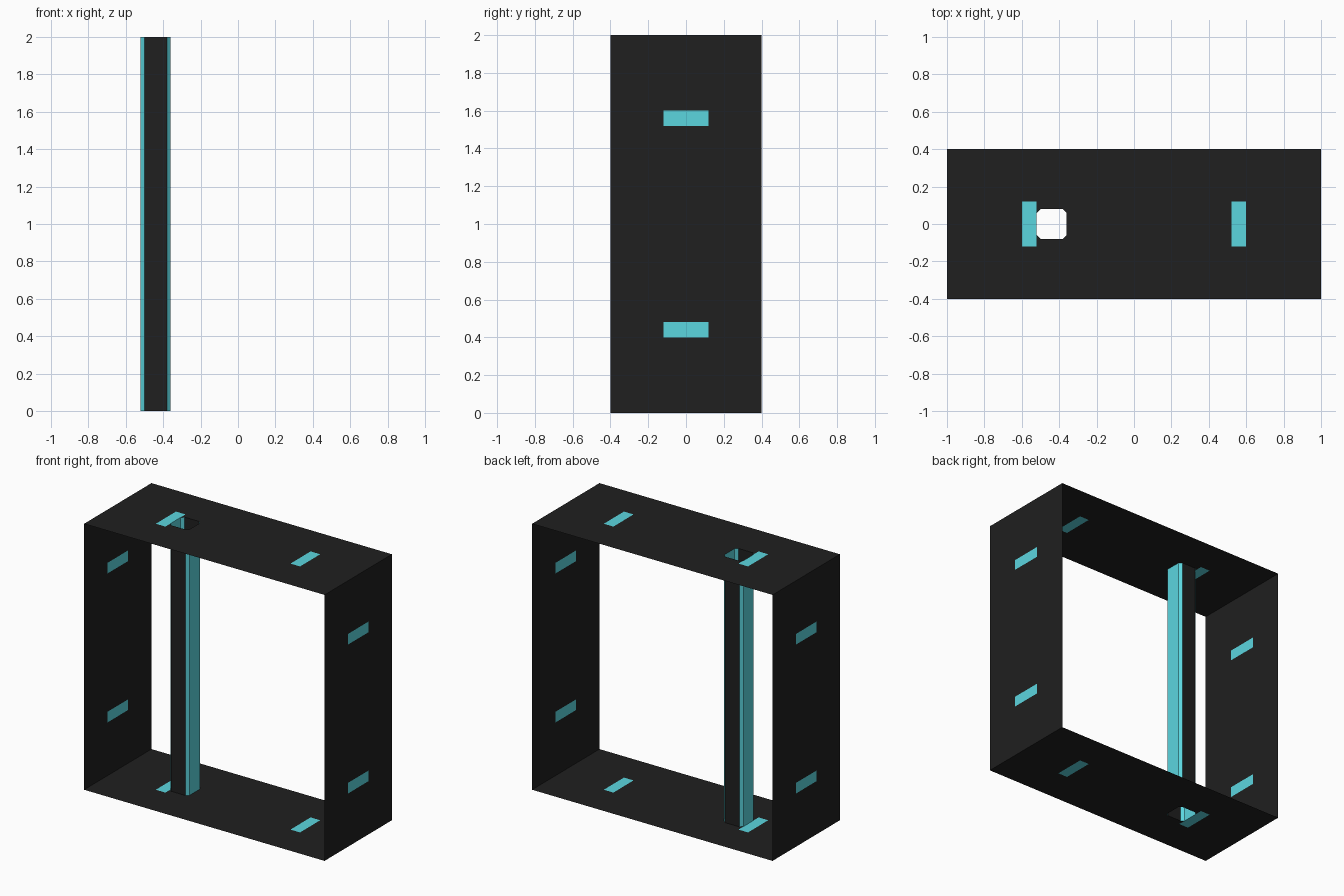
import bpy
import bmesh

if "Cube" in bpy.data.objects:
    bpy.data.objects.remove(bpy.data.objects["Cube"])


def make_material(name, colour):
    mat = bpy.data.materials.new(name)
    mat.diffuse_color = (*colour, 1.0)
    mat.use_nodes = True
    mat.node_tree.nodes["Principled BSDF"].inputs["Base Color"].default_value = mat.diffuse_color
    return mat


BLACK = make_material("black", (0.014, 0.014, 0.014))
TEAL = make_material("teal", (0.105, 0.67, 0.74))

# Square duct footprint with clipped corners
X0, X1, R, C = -0.52, -0.36, 0.08, 0.02
OCTAGON = [(X0 + C, -R), (X1 - C, -R), (X1, -R + C), (X1, R - C),
           (X1 - C, R), (X0 + C, R), (X0, R - C), (X0, -R + C)]
CORNERS = [(X0, -R), (X1, -R), (X1, R), (X0, R)]


def finish(name, bm):
    bmesh.ops.remove_doubles(bm, verts=bm.verts, dist=1e-5)
    mesh = bpy.data.meshes.new(name)
    bm.to_mesh(mesh)
    bm.free()
    mesh.materials.append(BLACK)
    mesh.materials.append(TEAL)
    obj = bpy.data.objects.new(name, mesh)
    bpy.context.collection.objects.link(obj)
    return obj


def add_face(bm, points, teal=False, flip=False):
    face = bm.faces.new([bm.verts.new(p) for p in points])
    face.material_index = int(teal)
    if flip:
        face.normal_flip()


def panel(name, place, flip, hole=False):
    """Thin sheet on a (u, y) grid with two teal slots and an optional duct opening."""
    us = [-1, -0.6, -0.52, 0.52, 0.6, 1]
    ys = [-0.4, -0.12, 0, 0.12, 0.4]
    if hole:
        us = sorted(us + [X1])
        ys = [-0.4, -0.12, -R, R, 0.12, 0.4]
    bm = bmesh.new()
    for a, b in zip(us, us[1:]):
        for c, d in zip(ys, ys[1:]):
            u, y = (a + b) / 2, (c + d) / 2
            if hole and X0 < u < X1 and abs(y) < R:
                continue
            teal = 0.52 < abs(u) < 0.6 and abs(y) < 0.12
            quad = [(a, c), (b, c), (b, d), (a, d)]
            add_face(bm, [place(*p) for p in quad], teal, flip)
    if hole:
        # small fillers round the clipped corners of the opening
        for i, corner in enumerate(CORNERS):
            tri = [corner, OCTAGON[2 * i], OCTAGON[2 * i - 1]]
            add_face(bm, [place(*p) for p in tri], False, flip)
    return finish(name, bm)


# Four thin walls, open at the front and back
panel("top_panel", lambda u, y: (u, y, 2), False, hole=True)
panel("bottom_panel", lambda u, y: (u, y, 0), True, hole=True)
panel("right_wall", lambda u, y: (1, y, u + 1), True)
panel("left_wall", lambda u, y: (-1, y, u + 1), False)

# Open vertical duct: black front and back, teal sides and corners
bm = bmesh.new()
for i, (p, q) in enumerate(zip(OCTAGON, OCTAGON[1:] + OCTAGON[:1])):
    add_face(bm, [(*p, 0), (*q, 0), (*q, 2), (*p, 2)], teal=i not in (0, 4))
finish("vertical_duct", bm)
